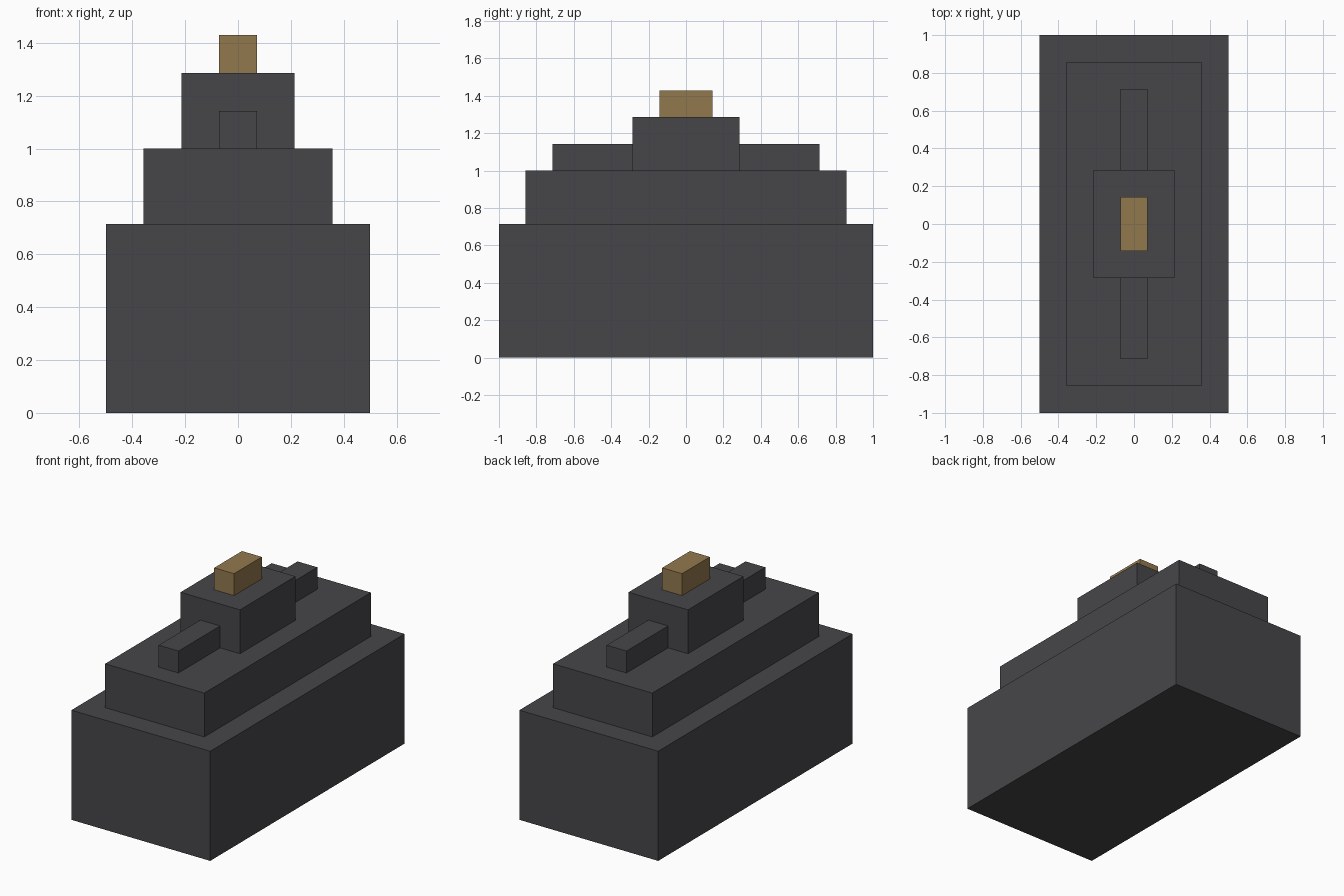
import bpy
import bmesh
from mathutils import Vector

if "Cube" in bpy.data.objects:
    bpy.data.objects.remove(bpy.data.objects["Cube"], do_unlink=True)

U = 1 / 7  # one grid step; the base is 14 steps long


def make_material(name, rgb):
    mat = bpy.data.materials.new(name)
    mat.use_nodes = True
    color = (*rgb, 1)
    mat.diffuse_color = color
    mat.node_tree.nodes["Principled BSDF"].inputs["Base Color"].default_value = color
    return mat


def box(name, size, bottom, mat, y=0):
    """Flat-shaded box, measured in grid steps, resting at height bottom."""
    bm = bmesh.new()
    bmesh.ops.create_cube(bm, size=1)
    bmesh.ops.scale(bm, vec=Vector(size) * U, verts=bm.verts)
    mesh = bpy.data.meshes.new(name)
    bm.to_mesh(mesh)
    bm.free()
    mesh.materials.append(mat)
    obj = bpy.data.objects.new(name, mesh)
    obj.location = Vector((0, y, bottom + size[2] / 2)) * U
    bpy.context.collection.objects.link(obj)
    return obj


stone = make_material("dark_grey", (0.062, 0.061, 0.067))
gold = make_material("dull_gold", (0.29, 0.19, 0.077))

# Stepped body
box("base", (7, 14, 5), 0, stone)
box("middle_tier", (5, 12, 2), 5, stone)
box("upper_block", (3, 4, 2), 7, stone)

# Ridges in front of and behind the upper block
for name, side in (("front_ridge", -1), ("back_ridge", 1)):
    box(name, (1, 3, 1), 7, stone, y=side * 3.5)

# Cap on top
box("cap", (1, 2, 1), 9, gold)
